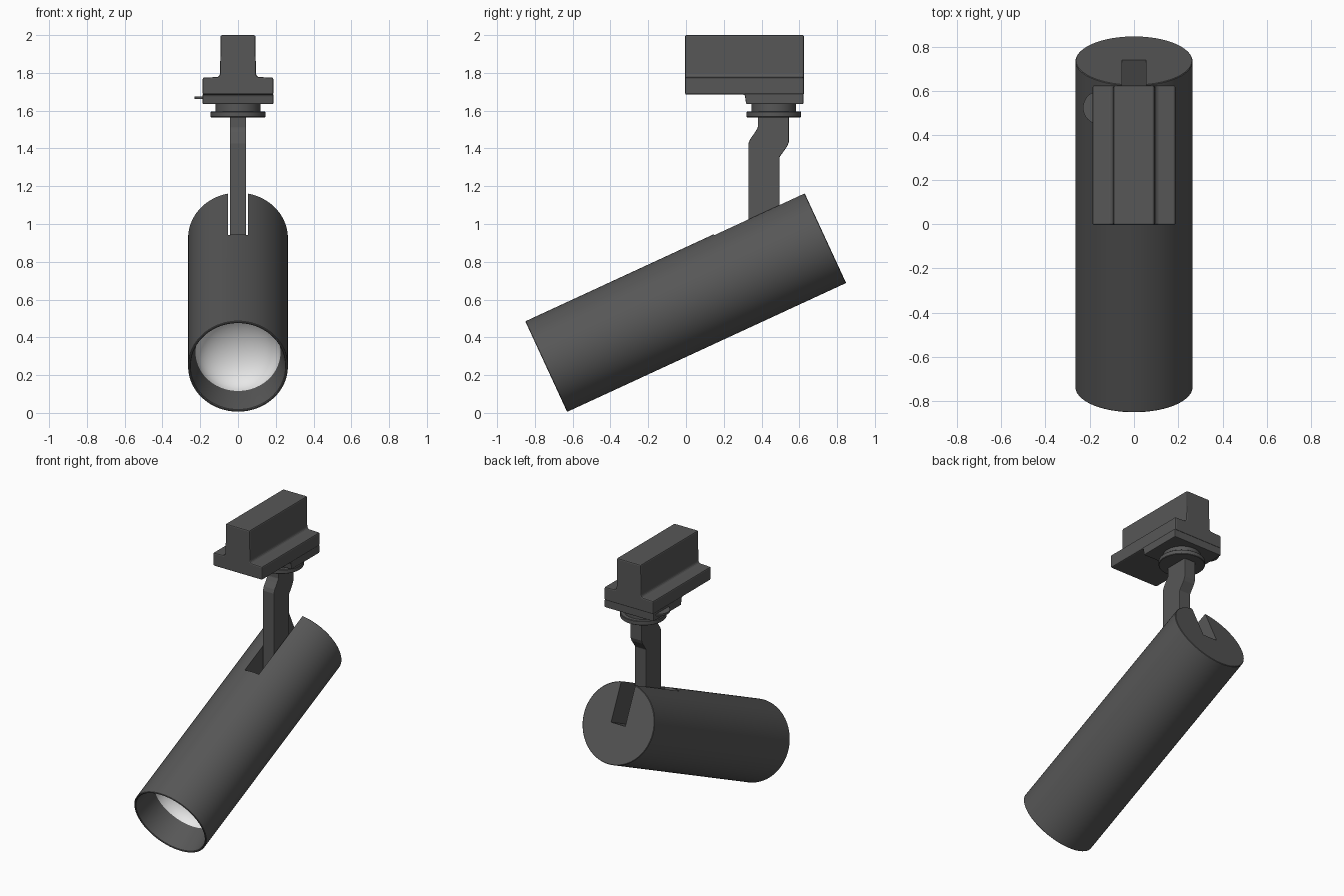
import bpy, bmesh, math
from mathutils import Matrix, Vector

cube = bpy.data.objects.get("Cube")
if cube:
    bpy.data.objects.remove(cube)


def material(name, value, rough):
    m = bpy.data.materials.new(name)
    m.use_nodes = True
    color = (value, value, value, 1)
    m.diffuse_color = color
    node = m.node_tree.nodes["Principled BSDF"]
    node.inputs["Base Color"].default_value = color
    node.inputs["Roughness"].default_value = rough
    return m


dark = material("dark grey", 0.095, 0.6)
white = material("reflector white", 0.85, 0.5)


def finish(name, bm, mat, bevel=0, matrix=None):
    bmesh.ops.recalc_face_normals(bm, faces=bm.faces)
    mesh = bpy.data.meshes.new(name)
    bm.to_mesh(mesh)
    bm.free()
    ob = bpy.data.objects.new(name, mesh)
    bpy.context.collection.objects.link(ob)
    mesh.materials.append(mat)
    if matrix:
        ob.matrix_world = matrix
    if bevel:
        mod = ob.modifiers.new("soft edges", "BEVEL")
        mod.width, mod.segments = bevel, 2
        mod.limit_method = "ANGLE"
    return ob


def smooth(ob):
    bpy.ops.object.select_all(action="DESELECT")
    ob.select_set(True)
    bpy.context.view_layer.objects.active = ob
    bpy.ops.object.shade_smooth_by_angle(angle=math.radians(30))


def lathe(name, profile, mat, matrix):
    """Spin (radius, height) points around local z."""
    bm = bmesh.new()
    verts = [bm.verts.new((r, 0, h)) for r, h in profile]
    edges = [bm.edges.new(pair) for pair in zip(verts, verts[1:])]
    bmesh.ops.spin(bm, geom=verts + edges, cent=(0, 0, 0), axis=(0, 0, 1),
                   angle=math.tau, steps=96, use_merge=False)
    bmesh.ops.remove_doubles(bm, verts=bm.verts, dist=1e-4)
    return finish(name, bm, mat, matrix=matrix)


def prism(name, outline, plane, lo, hi, mat, bevel=0, matrix=None):
    """Extrude an outline in the xz or yz plane along the remaining axis."""
    bm = bmesh.new()
    if plane == "xz":
        verts = [bm.verts.new((a, lo, b)) for a, b in outline]
        step = Vector((0, hi - lo, 0))
    else:
        verts = [bm.verts.new((lo, a, b)) for a, b in outline]
        step = Vector((hi - lo, 0, 0))
    face = bm.faces.new(verts)
    ext = bmesh.ops.extrude_face_region(bm, geom=[face])["geom"]
    bmesh.ops.translate(bm, vec=step, verts=[v for v in ext if isinstance(v, bmesh.types.BMVert)])
    return finish(name, bm, mat, bevel, matrix)


# Tilted lamp tube with a recessed, slightly tapered mouth
R, L, DEPTH, INNER = 0.264, 1.627, 0.18, 0.225
tilt = math.radians(24.8)
frame = Matrix.Translation((0, -0.74, 0.245)) @ Matrix.Rotation(tilt - math.pi / 2, 4, "X")
tube = lathe("lamp_tube", [(0, 0.4), (INNER, 0.4), (INNER, DEPTH), (0.252, 0.004), (0.256, 0),
                           (R - 0.003, 0), (R, 0.003), (R, L - 0.003), (R - 0.003, L), (0, L)],
             dark, frame)

# Slot cut through the upper rear half of the tube
cutter = prism("slot_cutter", [(-0.4, 1.10), (0.006, 1.10), (0.006, 1.8), (-0.4, 1.8)],
               "yz", -0.054, 0.054, dark, matrix=frame)
cutter.hide_render = True
cut = tube.modifiers.new("slot", "BOOLEAN")
cut.operation, cut.solver, cut.object = "DIFFERENCE", "EXACT", cutter
bpy.context.view_layer.update()
cut_mesh = bpy.data.meshes.new_from_object(tube.evaluated_get(bpy.context.evaluated_depsgraph_get()))
tube.modifiers.clear()
tube.data = cut_mesh
bpy.data.objects.remove(cutter)
smooth(tube)

# Concave reflector bowl inside the mouth
bowl = [(INNER * math.cos(a), DEPTH + 0.15 * math.sin(a))
        for a in (math.pi / 2 * i / 12 for i in range(13))]
reflector = lathe("reflector", bowl, white, frame)
reflector.data.flip_normals()
smooth(reflector)

# Cranked arm from the swivel down into the slot
prism("support_arm", [(0.38, 1.58), (0.38, 1.51), (0.365, 1.485), (0.34, 1.45), (0.33, 1.425),
                      (0.33, 0.83), (0.37, 0.79), (0.455, 0.83), (0.495, 0.86), (0.495, 1.355),
                      (0.51, 1.375), (0.535, 1.41), (0.545, 1.435), (0.545, 1.58)],
      "yz", -0.043, 0.043, dark, 0.004)

# Swivel disc and neck
smooth(lathe("swivel", [(0, 1.565), (0.142, 1.565), (0.145, 1.568), (0.145, 1.592), (0.142, 1.595),
                        (0.118, 1.595), (0.118, 1.64), (0, 1.64)],
             dark, Matrix.Translation((0, 0.465, 0))))

# Track adapter: T-shaped body, with a thicker block over the swivel
right = [(0.187, 1.685), (0.187, 1.775), (0.105, 1.778), (0.095, 1.79), (0.092, 2.0)]
prism("track_adapter", right + [(-x, z) for x, z in reversed(right)],
      "xz", -0.005, 0.625, dark, 0.008)
prism("adapter_block", [(0.295, 1.69), (0.312, 1.68), (0.318, 1.635), (0.622, 1.635), (0.622, 1.69)],
      "yz", -0.187, 0.187, dark, 0.006)

# Thin round locking lever peeking out at the right side
smooth(lathe("locking_lever", [(0, 1.663), (0.075, 1.663), (0.075, 1.676), (0, 1.676)],
             dark, Matrix.Translation((-0.155, 0.525, 0))))
